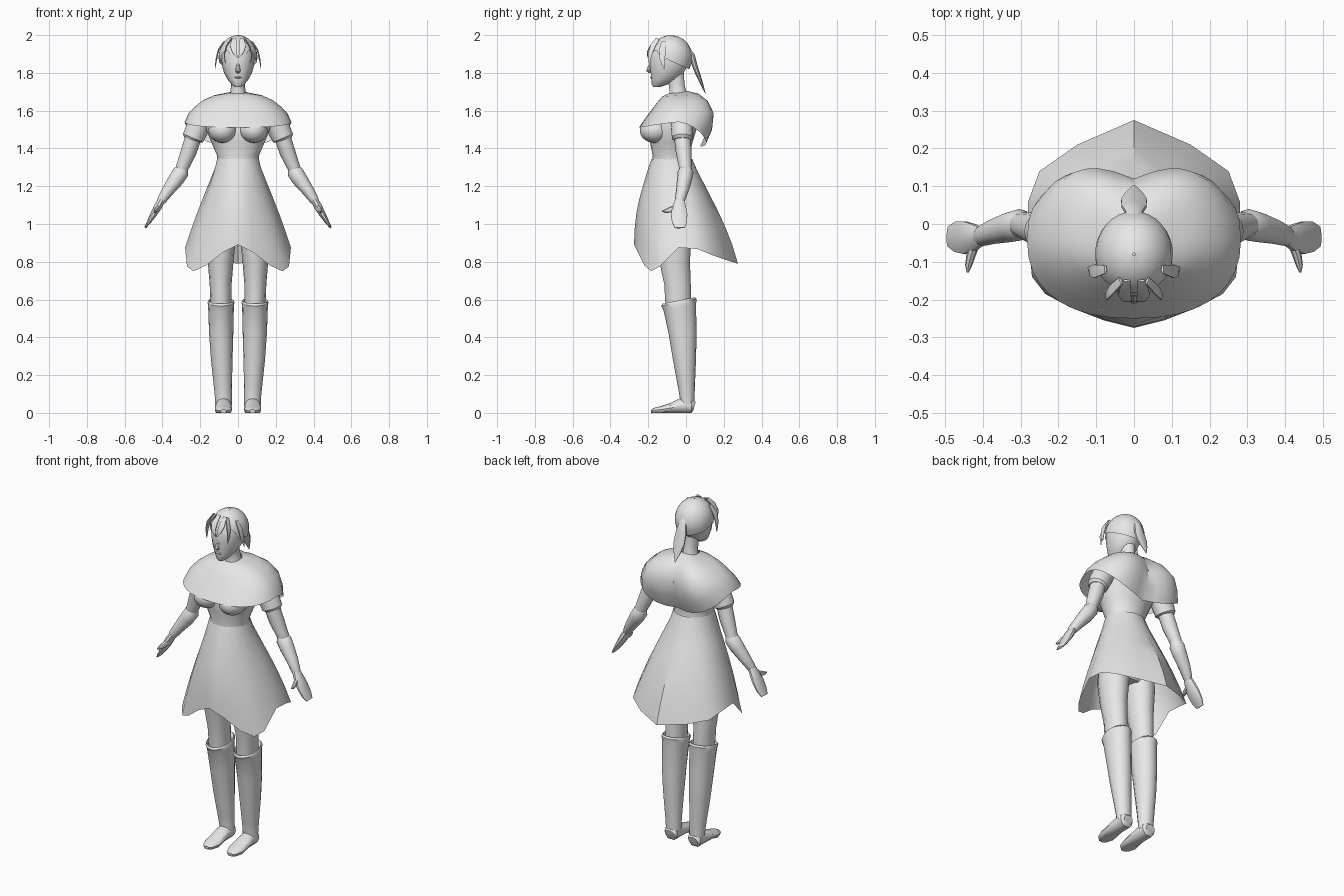
import bpy, bmesh, math
from mathutils import Vector

clay = bpy.data.materials.new("light grey")
clay.diffuse_color = (0.8, 0.8, 0.8, 1)


def finish(name, bm, mirror=False, angle=35):
    bmesh.ops.remove_doubles(bm, verts=bm.verts, dist=0.0004)
    bmesh.ops.recalc_face_normals(bm, faces=bm.faces)
    me = bpy.data.meshes.new(name)
    bm.to_mesh(me)
    bm.free()
    me.materials.append(clay)
    me.shade_smooth()
    me.set_sharp_from_angle(angle=math.radians(angle))
    ob = bpy.data.objects.new(name, me)
    bpy.context.collection.objects.link(ob)
    if mirror:
        mod = ob.modifiers.new("mirror", 'MIRROR')
        mod.use_mirror_merge = False
    return ob


def skin(name, rows, caps=True, mirror=False):
    """Bridge closed rows of points into a surface."""
    bm = bmesh.new()
    vs = [[bm.verts.new(p) for p in r] for r in rows]
    n = len(rows[0])
    for a, b in zip(vs, vs[1:]):
        for i in range(n):
            j = (i + 1) % n
            bm.faces.new((a[i], a[j], b[j], b[i]))
    if caps:
        bm.faces.new(vs[0])
        bm.faces.new(vs[-1])
    return finish(name, bm, mirror)


def stack(name, rings, n=16, mirror=False, caps=True):
    """Level ellipses: centre x, y, z, half width, half depth, optional tilt."""
    rows = []
    for cx, cy, z, rx, ry, *t in rings:
        row = []
        for i in range(n):
            a = 2 * math.pi * i / n
            dy = ry * math.sin(a)
            row.append((cx + rx * math.cos(a), cy + dy, z + (t[0] * dy if t else 0)))
        rows.append(row)
    return skin(name, rows, caps, mirror)


def tube(name, pts, n=10, ref=(0, 1, 0), mirror=True):
    """Sweep along a path: x, y, z, thickness, width along the ref axis."""
    c = [Vector(p[:3]) for p in pts]
    rows = []
    for i, p in enumerate(pts):
        t = (c[min(i + 1, len(c) - 1)] - c[max(i - 1, 0)]).normalized()
        b = Vector(ref)
        b = (b - t * b.dot(t)).normalized()
        a = t.cross(b)
        rows.append([c[i] + a * p[3] * math.cos(2 * math.pi * k / n)
                     + b * p[4] * math.sin(2 * math.pi * k / n) for k in range(n)])
    return skin(name, rows, True, mirror)


def spow(v, p):
    return math.copysign(abs(v) ** p, v)


# Torso, bust and neck
stack("torso", [(0, -.075, 1.31, .115, .108), (0, -.078, 1.36, .11, .098),
                (0, -.078, 1.43, .14, .112), (0, -.07, 1.50, .168, .125),
                (0, -.05, 1.58, .17, .12), (0, -.04, 1.65, .11, .085),
                (0, -.04, 1.685, .05, .05)], 20)
bm = bmesh.new()
bmesh.ops.create_uvsphere(bm, u_segments=16, v_segments=10, radius=1)
for v in bm.verts:
    v.co = Vector((.082 + .075 * v.co.x, -.165 + .08 * v.co.y, 1.495 + .066 * v.co.z))
finish("bust", bm, True)
stack("neck", [(0, -.04, 1.66, .055, .055), (0, -.042, 1.70, .04, .045),
               (0, -.05, 1.74, .036, .043), (0, -.06, 1.80, .04, .05)], 14)

# Shoulder cape: depth and height of the front, side and back edges, row by row
front = [(-.095, 1.69), (-.125, 1.675), (-.155, 1.64), (-.185, 1.60), (-.215, 1.56), (-.25, 1.51)]
side = [(.042, 1.695), (.13, 1.68), (.185, 1.655), (.23, 1.62), (.262, 1.585), (.283, 1.54)]
back = [(.005, 1.705), (.06, 1.69), (.10, 1.65), (.12, 1.58), (.11, 1.49), (.075, 1.41)]
rows = []
for k, (f, s, b) in enumerate(zip(front, side, back)):
    row = []
    for i in range(36):
        a = 2 * math.pi * i / 36
        ca, sa = math.cos(a), math.sin(a)
        end = f if ca > 0 else b
        mid = -.04
        y = mid + (end[0] - mid) * abs(ca) ** .85
        w = abs(ca) ** (1.0 if ca > 0 else 1.4)
        z = s[1] + (end[1] - s[1]) * w
        if ca < 0:  # two rounded lobes at the back
            y += .05 * min(k, 3) / 3 * abs(math.sin(2 * a)) ** .8
        row.append((s[0] * spow(sa, .85), y, z))
    rows.append(row)
skin("shoulder_cape", rows, caps=False)

# Skirt with a pointed, wavy hem
half = [(0, -.275, .89), (.08, -.255, .85), (.17, -.22, .78), (.235, -.185, .75),
        (.27, -.14, .775), (.28, -.04, .875), (.28, .06, .868), (.25, .14, .835),
        (.15, .21, .81), (0, .275, .79)]
hem = half + [(-x, y, z) for x, y, z in half[-2:0:-1]]
n = len(hem)
rows = [[], []]
for i in range(n):
    a = 2 * math.pi * i / n
    rows[0].append((.112 * math.sin(a), -.075 - .108 * math.cos(a), 1.345))
    rows[1].append((.124 * math.sin(a), -.073 - .127 * math.cos(a), 1.295))
for t in (.2, .4, .6, .8, 1):
    row = []
    for (x0, y0, z0), (x1, y1, z1) in zip(rows[1], hem):
        g = 1 + .09 * math.sin(math.pi * t)
        x, y = x0 + (x1 - x0) * t, y0 + (y1 - y0) * t
        row.append((x * (1 + (g - 1) * .3), -.03 + (y + .03) * g, z0 + (z1 - z0) * t))
    rows.append(row)
skin("skirt", rows, caps=False)

# Hips and legs
stack("hips", [(0, -.07, 1.30, .11, .1), (0, -.065, 1.15, .155, .115),
               (0, -.065, 1.02, .16, .11), (0, -.065, .95, .09, .07)], 18)
stack("leg", [(.085, -.065, 1.08, .075, .1), (.09, -.065, .92, .078, .095),
              (.092, -.06, .80, .068, .083), (.092, -.045, .68, .058, .072),
              (.09, -.04, .56, .055, .07)], 14, True)
stack("boot", [(.09, -.04, .575, .058, .07, .2), (.09, -.038, .595, .066, .086, .2),
               (.09, -.037, .585, .071, .094, .2), (.09, -.033, .56, .068, .086, .2),
               (.089, -.018, .42, .064, .074), (.086, -.008, .28, .057, .061),
               (.08, .002, .14, .048, .045), (.077, .007, .07, .044, .038),
               (.077, .007, .04, .044, .038)], 16, True)
foot = tube("foot", [(.077, .045, .036, .024, .03), (.077, .03, .04, .04, .042),
                     (.077, -.03, .038, .038, .042), (.077, -.08, .026, .026, .046),
                     (.077, -.13, .018, .018, .046), (.077, -.17, .014, .012, .032),
                     (.077, -.185, .012, .006, .014)], 12, (1, 0, 0))
for v in foot.data.vertices:  # flat sole
    v.co.z = max(v.co.z, 0) if v.co.z > .012 else 0

# Arms
tube("sleeve", [(.13, -.025, 1.61, .05, .055), (.19, -.022, 1.56, .062, .062),
                (.222, -.02, 1.49, .06, .058), (.238, -.02, 1.455, .057, .056),
                (.241, -.02, 1.445, .046, .046)], 14)
tube("upper_arm", [(.232, -.02, 1.47, .043, .044), (.262, -.012, 1.38, .042, .042),
                   (.295, -.003, 1.30, .034, .034), (.305, -.002, 1.27, .033, .033)], 12)
tube("forearm", [(.293, -.002, 1.295, .030, .032), (.302, -.002, 1.275, .042, .042),
                 (.328, -.008, 1.235, .041, .04), (.372, -.02, 1.175, .032, .033),
                 (.403, -.032, 1.128, .025, .027), (.41, -.033, 1.115, .02, .022)], 12)
tube("hand", [(.40, -.033, 1.135, .02, .022), (.425, -.036, 1.09, .021, .038),
              (.448, -.036, 1.05, .017, .045), (.472, -.034, 1.01, .011, .042),
              (.492, -.033, .98, .005, .028)], 10)
tube("thumb", [(.422, -.055, 1.085, .013, .018), (.432, -.085, 1.075, .012, .015),
               (.438, -.11, 1.068, .009, .010), (.44, -.128, 1.068, .003, .003)], 8, (0, 0, 1))

# Head and nose
stack("head", [(0, -.155, 1.725, .016, .018), (0, -.14, 1.738, .034, .042),
               (0, -.115, 1.765, .055, .07), (0, -.1, 1.80, .074, .088),
               (0, -.09, 1.84, .085, .102), (0, -.085, 1.885, .09, .106),
               (0, -.08, 1.93, .082, .1), (0, -.075, 1.97, .055, .07),
               (0, -.07, 1.988, .02, .03)], 18)
tube("nose", [(0, -.18, 1.86, .004, .006), (0, -.193, 1.83, .01, .01),
              (0, -.2, 1.812, .011, .014), (0, -.19, 1.80, .004, .008)], 8, (1, 0, 0), False)
tube("lips", [(0, -.178, 1.787, .003, .012), (0, -.182, 1.776, .008, .02),
              (0, -.176, 1.764, .003, .012)], 8, (1, 0, 0), False)

# Hair cap with a jagged fringe
cols = 32
rows = []
for k in range(8):
    row = []
    for i in range(cols):
        a = 2 * math.pi * i / cols
        c = math.cos(a)
        low = 100 - 32 * c if c > 0 else 100 - 22 * c
        if c > .3:
            low += 13 if i % 4 == 2 else -6 * (i % 2 == 0)
        p = math.radians(2 + (low - 2) * k / 7)
        row.append((.103 * math.sin(p) * math.sin(a), -.08 - .114 * math.sin(p) * c,
                    1.882 + .118 * math.cos(p)))
    rows.append(row)
skin("hair_cap", rows, caps=False)
bm = bmesh.new()

# Loose locks and ponytail
tube("side_lock", [(.075, -.12, 1.965, .004, .012), (.104, -.125, 1.92, .004, .02),
                   (.115, -.125, 1.87, .004, .016), (.122, -.115, 1.82, .001, .002)], 6)
tube("front_lock", [(.035, -.15, 1.98, .004, .012), (.06, -.175, 1.945, .004, .016),
                    (.072, -.19, 1.90, .004, .013), (.068, -.195, 1.85, .001, .002)], 6)
tube("fringe_lock", [(.02, -.15, 1.982, .004, .012), (.025, -.186, 1.945, .004, .02),
                     (.018, -.203, 1.91, .004, .014), (.004, -.205, 1.88, .001, .002)],
     6, (1, 0, 0))
tube("ponytail", [(0, .005, 1.93, .012, .015), (0, .032, 1.89, .016, .024),
                  (0, .046, 1.84, .014, .034), (0, .064, 1.79, .012, .036),
                  (0, .082, 1.745, .008, .024), (0, .103, 1.69, .001, .002)],
     10, (1, 0, 0), False)
